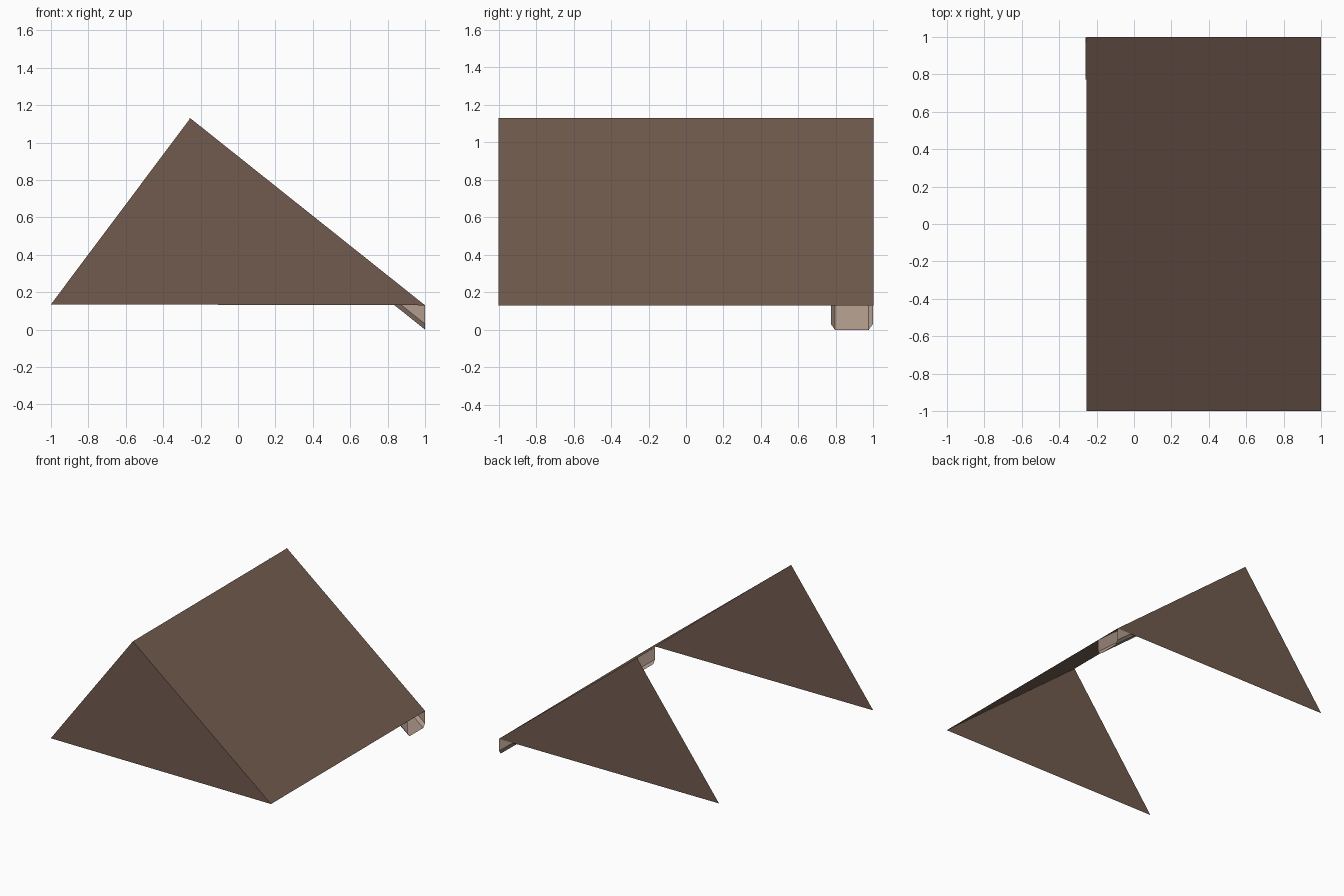
import bpy

if "Cube" in bpy.data.objects:
    bpy.data.objects.remove(bpy.data.objects["Cube"])


def material(name, rgb):
    m = bpy.data.materials.new(name)
    m.diffuse_color = (*rgb, 1)
    m.use_nodes = True
    m.node_tree.nodes["Principled BSDF"].inputs["Base Color"].default_value = m.diffuse_color
    return m


brown = material("brown_wood", (0.165, 0.105, 0.077))
beige = material("pale_beige", (0.45, 0.335, 0.27))


def build(name, verts, faces, mat):
    mesh = bpy.data.meshes.new(name)
    mesh.from_pydata(verts, [], faces)
    mesh.materials.append(mat)
    obj = bpy.data.objects.new(name, mesh)
    bpy.context.collection.objects.link(obj)
    return obj


EAVE, RIDGE = (1.0, 0.13), (-0.255, 1.13)   # x, z
LEFT = (-1.0, 0.135)

# Single roof slope, open on the left and below
build("roof_slope",
      [(*EAVE[:1], -1, EAVE[1]), (EAVE[0], 1, EAVE[1]),
       (RIDGE[0], 1, RIDGE[1]), (RIDGE[0], -1, RIDGE[1])],
      [(0, 1, 2, 3)], brown)

# Triangular end walls
for name, y, order in (("front_gable", -1, (0, 1, 2)), ("back_gable", 1, (2, 1, 0))):
    build(name, [(x, y, z) for x, z in (LEFT, EAVE, RIDGE)], [order], brown)

# Open trough with chamfered lower edges, hung beneath the slope by the back gable
section = [(0.773, 0), (0.773, -0.10), (0.795, -0.13),
           (0.975, -0.13), (0.997, -0.10), (0.997, 0)]   # y, drop below roof
n = len(section)
verts = [(x, y, z + d) for x, z in (EAVE, (-0.26, 1.133)) for y, d in section]
build("sloping_trough", verts,
      [(i, i + 1, n + i + 1, n + i) for i in range(n - 1)], beige)
